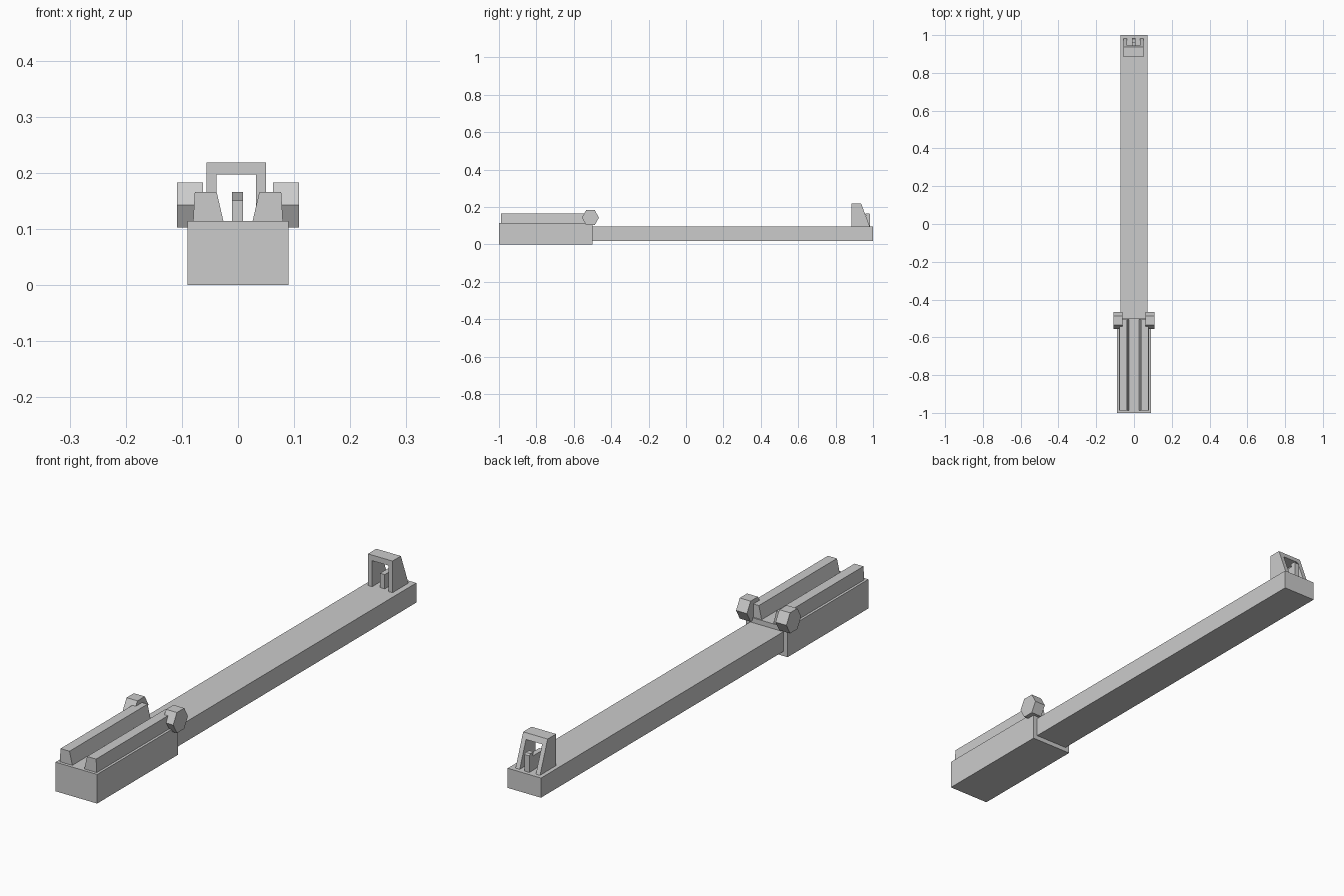
import bpy
import bmesh
from math import cos, sin, pi
from mathutils import Vector

cube = bpy.data.objects.get("Cube")
if cube:
    bpy.data.objects.remove(cube, do_unlink=True)

GREY = (0.6, 0.6, 0.6, 1)
grey = bpy.data.materials.new("plain grey")
grey.use_nodes = True
grey.diffuse_color = GREY
grey.node_tree.nodes["Principled BSDF"].inputs["Base Color"].default_value = GREY


def prism(name, profile, start, end, axis):
    """Extrude a flat profile along x (profile is y, z) or y (profile is x, z)."""
    bm = bmesh.new()
    if axis == "x":
        points = [(start, a, b) for a, b in profile]
        step = Vector((end - start, 0, 0))
    else:
        points = [(a, start, b) for a, b in profile]
        step = Vector((0, end - start, 0))
    face = bm.faces.new([bm.verts.new(p) for p in points])
    extruded = bmesh.ops.extrude_face_region(bm, geom=[face], use_keep_orig=True)
    verts = [g for g in extruded["geom"] if isinstance(g, bmesh.types.BMVert)]
    bmesh.ops.translate(bm, verts=verts, vec=step)
    bmesh.ops.recalc_face_normals(bm, faces=bm.faces)
    mesh = bpy.data.meshes.new(name)
    bm.to_mesh(mesh)
    bm.free()
    mesh.materials.append(grey)
    obj = bpy.data.objects.new(name, mesh)
    bpy.context.collection.objects.link(obj)
    return obj


def box(name, x0, x1, y0, y1, z0, z1):
    return prism(name, [(x0, z0), (x1, z0), (x1, z1), (x0, z1)], y0, y1, "y")


# Rear block and the long bar
box("rear_block", -0.09, 0.09, -1, -0.5, 0, 0.114)
box("long_bar", -0.072, 0.072, -0.5, 1, 0.018, 0.095)

# Paired rails with sloping inner sides, and hexagonal knobs
hexagon = [(-0.511 + 0.0455 * cos(i * pi / 3), 0.143 + 0.0465 * sin(i * pi / 3))
           for i in range(6)]
for side, s in (("left", 1), ("right", -1)):
    rail = [(s * 0.08, 0.114), (s * 0.077, 0.166), (s * 0.038, 0.166), (s * 0.026, 0.114)]
    prism(side + "_rail", rail, -0.988, -0.505, "y")
    prism(side + "_knob", hexagon, s * 0.062, s * 0.109, "x")

# Arched sight guard: two tapered legs under a crossbar
BASE, TOP, ARCH = 0.095, 0.219, 0.197
FRONT, BACK_TOP, BACK_BASE = 0.884, 0.936, 0.983
back_arch = BACK_TOP + (BACK_BASE - BACK_TOP) * (TOP - ARCH) / (TOP - BASE)
leg = [(FRONT, BASE), (BACK_BASE, BASE), (back_arch, ARCH), (FRONT, ARCH)]
bar = [(FRONT, ARCH), (back_arch, ARCH), (BACK_TOP, TOP), (FRONT, TOP)]
prism("guard_right_leg", leg, -0.056, -0.038, "x")
prism("guard_left_leg", leg, 0.032, 0.05, "x")
prism("guard_crossbar", bar, -0.056, 0.05, "x")

# Sight blade with a small undercut step at its back
blade = [(0.895, BASE), (0.985, BASE), (0.985, 0.16), (0.98, 0.166),
         (0.958, 0.166), (0.964, 0.151), (0.895, 0.151)]
prism("sight_blade", blade, -0.011, 0.009, "x")
